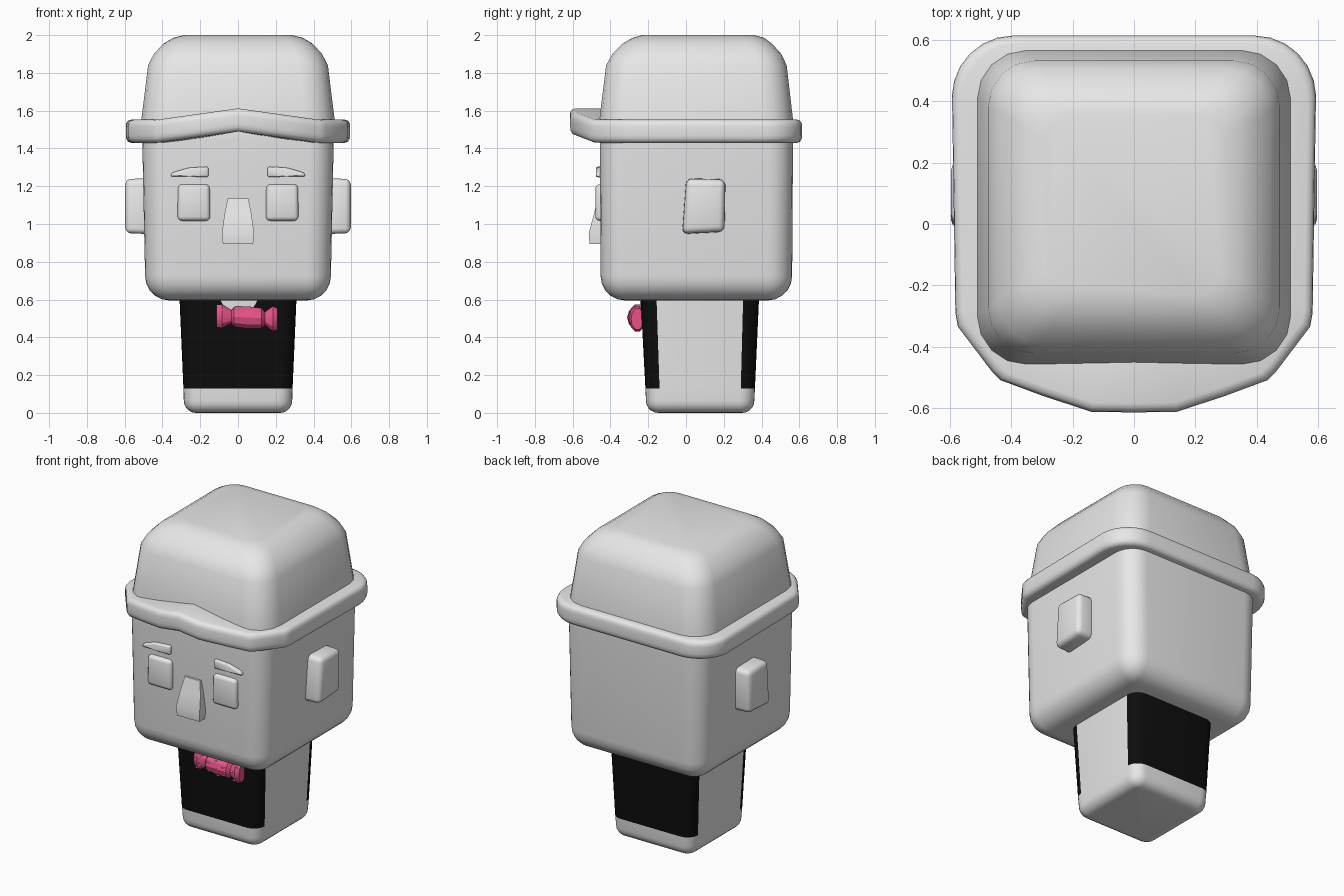
import bpy, bmesh, math
from mathutils import Vector
from mathutils.bvhtree import BVHTree

if "Cube" in bpy.data.objects:
    bpy.data.objects.remove(bpy.data.objects["Cube"])


def material(name, rgb):
    m = bpy.data.materials.new(name)
    m.diffuse_color = (*rgb, 1)
    m.use_nodes = True
    m.node_tree.nodes["Principled BSDF"].inputs["Base Color"].default_value = m.diffuse_color
    return m


GREY = material("plain grey", (0.8, 0.8, 0.8))
BLACK = material("black cloth", (0.004, 0.004, 0.004))
PINK = material("pink cloth", (0.85, 0.09, 0.27))
WHITE = material("white dots", (0.85, 0.85, 0.85))


def finish(bm, name, mats, angle=42):
    bmesh.ops.recalc_face_normals(bm, faces=bm.faces[:])
    me = bpy.data.meshes.new(name)
    bm.to_mesh(me)
    bm.free()
    for m in mats:
        me.materials.append(m)
    for p in me.polygons:
        p.use_smooth = True
    me.set_sharp_from_angle(angle=math.radians(angle))
    ob = bpy.data.objects.new(name, me)
    bpy.context.collection.objects.link(ob)
    return ob


def loft(rings, caps=True):
    bm = bmesh.new()
    loops = [[bm.verts.new(p) for p in r] for r in rings]
    n = len(loops[0])
    for a, b in zip(loops, loops[1:]):
        for i in range(n):
            j = (i + 1) % n
            bm.faces.new((a[i], a[j], b[j], b[i]))
    if caps:
        bm.faces.new(loops[0][::-1])
        bm.faces.new(loops[-1])
    return bm


def rounded_ring(z, hx, y0, y1, r, n=6):
    """Rounded rectangle at height z, half width hx, from y0 to y1."""
    pts = []
    for cx, cy, a in ((hx - r, y1 - r, 0), (r - hx, y1 - r, 90),
                      (r - hx, y0 + r, 180), (hx - r, y0 + r, 270)):
        for k in range(n + 1):
            t = math.radians(a + 90 * k / n)
            pts.append((cx + r * math.cos(t), cy + r * math.sin(t), z))
    return pts


def round_bottom(z, hx, y0, y1, r, corner, steps=5):
    """Rings curving in from the wall down to the underside at z."""
    out = []
    for k in range(steps + 1):
        t = math.pi / 2 * k / steps
        d = r * (1 - math.sin(t))
        out.append(rounded_ring(z + r * (1 - math.cos(t)), hx - d, y0 + d, y1 - d,
                                max(corner - d, 0.02)))
    return out


def slab(name, outline, a, b, place, bevel, shrink=1.0):
    """Bevelled prism: 2D outline swept from depth a to depth b."""
    cu = sum(p[0] for p in outline) / len(outline)
    cv = sum(p[1] for p in outline) / len(outline)
    outer = [(cu + (u - cu) * shrink, cv + (v - cv) * shrink) for u, v in outline]
    bm = loft([[place(u, v, a) for u, v in outline],
               [place(u, v, b) for u, v in outer]])
    bmesh.ops.bevel(bm, geom=bm.edges[:], offset=bevel, segments=3,
                    profile=0.5, affect='EDGES', clamp_overlap=True)
    return finish(bm, name, [GREY])


# Body with black front, back and rounded corners
rings = round_bottom(0, 0.287, -0.212, 0.362, 0.065, 0.08)
rings += [rounded_ring(0.13, 0.289, -0.215, 0.365, 0.075),
          rounded_ring(0.66, 0.312, -0.243, 0.389, 0.085)]
bm = loft(rings)
bm.normal_update()
for f in bm.faces:
    if f.calc_center_median().z > 0.14 and abs(f.normal.y) > 0.08:
        f.material_index = 1
finish(bm, "body", [GREY, BLACK])

# Shirt opening, a thin plate on the chest
bm = loft([[(x, y + d, z) for x, y, z in
            ((-0.10, -0.241, 0.61), (0.11, -0.241, 0.61),
             (0.03, -0.231, 0.46), (-0.02, -0.231, 0.46))]
           for d in (-0.005, 0.003)])
finish(bm, "shirt_opening", [GREY])

# Head
rings = round_bottom(0.595, 0.492, -0.452, 0.562, 0.13, 0.13)
rings += [rounded_ring(1.5, 0.508, -0.456, 0.567, 0.13)]
finish(loft(rings), "head", [GREY])

# Hat crown
crown = [(1.45, 0.52, -0.462, 0.572, 0.16), (1.54, 0.513, -0.46, 0.568, 0.16),
         (1.84, 0.476, -0.423, 0.533, 0.15), (1.90, 0.445, -0.39, 0.505, 0.14),
         (1.955, 0.395, -0.335, 0.455, 0.12), (1.985, 0.345, -0.285, 0.415, 0.10),
         (2.0, 0.285, -0.23, 0.36, 0.08)]
finish(loft([rounded_ring(*c, n=4) for c in crown]), "hat_crown", [GREY])

# Hat brim with a lifted peak at the front
half = [(0.0, -0.615), (0.14, -0.613), (0.30, -0.56), (0.435, -0.51), (0.465, -0.48),
        (0.575, -0.335), (0.583, -0.29), (0.594, 0.42)]
half += [(0.394 + 0.2 * math.cos(math.radians(t)), 0.415 + 0.2 * math.sin(math.radians(t)))
         for t in range(15, 91, 15)]
brim = half + [(-x, y) for x, y in reversed(half[1:])]


def brim_ring(scale, z):
    pts = []
    for x, y in brim:
        lift = 0.06 * max(0, 1 - abs(x) / 0.45) if y < -0.4 else 0
        pts.append((x * scale, 0.05 + (y - 0.05) * scale, z + lift))
    return pts


section = [(0.74, 1.43), (0.955, 1.43), (0.982, 1.436), (0.996, 1.452), (1, 1.47),
           (1, 1.515), (0.996, 1.532), (0.982, 1.546), (0.955, 1.552), (0.74, 1.552)]
finish(loft([brim_ring(*s) for s in section], caps=False), "hat_brim", [GREY])

# Paired face parts
for side, name in ((-1, "left"), (1, "right")):
    def on_face(u, v, d):
        return (side * u, d, v)

    def on_side(u, v, d):
        return (side * d, u, v)

    slab(name + "_eye", [(0.147, 1.017), (0.32, 1.017), (0.318, 1.21), (0.15, 1.21)],
         -0.42, -0.48, on_face, 0.022)
    slab(name + "_eyebrow", [(0.157, 1.247), (0.26, 1.252), (0.358, 1.25),
                             (0.35, 1.272), (0.26, 1.298), (0.157, 1.304)],
         -0.42, -0.477, on_face, 0.01)
    slab(name + "_ear", [(-0.022, 0.945), (0.205, 0.957), (0.21, 1.238), (0.0, 1.243)],
         0.46, 0.597, on_side, 0.03, shrink=0.97)

# Nose, wider and deeper toward the tip
nose = [(1.135, 0.055, -0.468), (1.05, 0.072, -0.488), (0.95, 0.085, -0.515),
        (0.893, 0.08, -0.51)]
bm = loft([[(-w, y, z), (w, y, z), (w, -0.42, z), (-w, -0.42, z)] for z, w, y in nose])
edges = [e for e in bm.edges if len(e.link_faces) == 2 and e.calc_face_angle() > 0.8]
bmesh.ops.bevel(bm, geom=edges, offset=0.028, segments=3, profile=0.5, affect='EDGES')
finish(bm, "nose", [GREY])

# Bow tie: a rolled middle with pinched, flared ends
bow = [(-0.115, 0.062, 0.034), (-0.085, 0.066, 0.045), (-0.035, 0.036, 0.03),
       (-0.02, 0.056, 0.05), (0.05, 0.062, 0.055), (0.125, 0.056, 0.05),
       (0.142, 0.036, 0.03), (0.185, 0.07, 0.045), (0.21, 0.058, 0.034)]
rings = []
for x, rz, ry in bow:
    cz = 0.505 - 0.05 * (x - 0.05)
    rings.append([(x, -0.257 + ry * math.cos(k * math.pi / 5),
                   cz + rz * math.sin(k * math.pi / 5)) for k in range(10)])
bm = loft(rings)
tree = BVHTree.FromBMesh(bm)
finish(bm, "bow_tie", [PINK], 30)

# White dots laid on the front of the bow
dots = bmesh.new()
for x, z in ((-0.10, 0.535), (-0.065, 0.55), (-0.075, 0.505), (-0.095, 0.465),
             (-0.05, 0.485), (0.0, 0.53), (0.005, 0.475), (0.055, 0.505), (0.05, 0.55),
             (0.06, 0.458), (0.105, 0.525), (0.11, 0.475), (0.165, 0.51),
             (0.192, 0.54), (0.19, 0.48), (0.17, 0.45)):
    hit, normal, _, _ = tree.ray_cast(Vector((x, -1, z)), Vector((0, 1, 0)))
    if hit is None:
        continue
    if normal.y > 0:
        normal = -normal
    turn = normal.to_track_quat('Z', 'Y')
    dots.faces.new([dots.verts.new(hit + normal * 0.003 + turn @ Vector(
        (0.012 * math.cos(k * math.pi / 4), 0.012 * math.sin(k * math.pi / 4), 0)))
        for k in range(8)])
solid = bmesh.ops.extrude_face_region(dots, geom=dots.faces[:])
for v in solid["geom"]:
    if isinstance(v, bmesh.types.BMVert):
        v.co.y += 0.004
finish(dots, "bow_dots", [WHITE])
